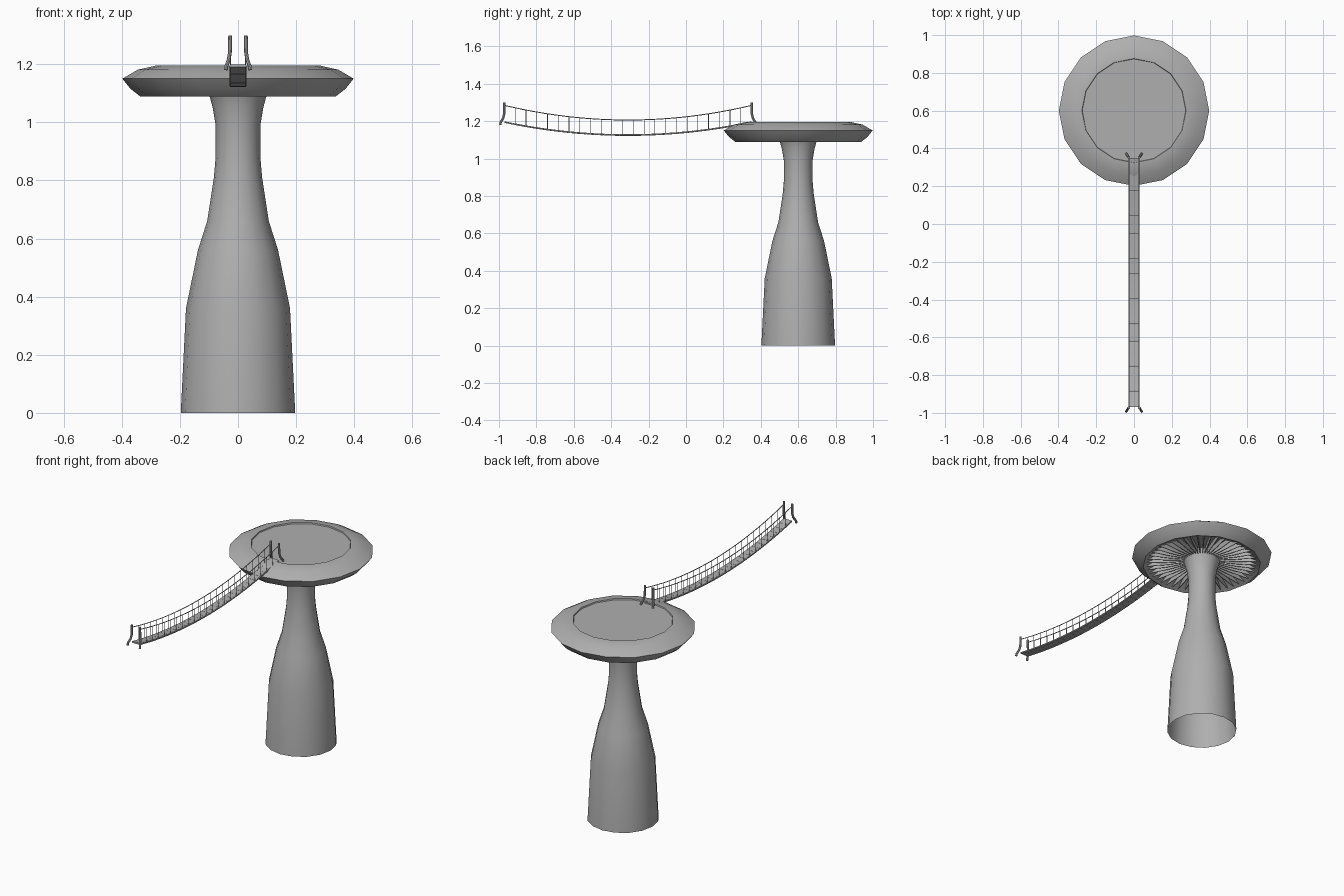
import bpy, bmesh, math
from mathutils import Vector

if "Cube" in bpy.data.objects:
    bpy.data.objects.remove(bpy.data.objects["Cube"])

CENTRE = Vector((0, 0.6, 0))
GREY = bpy.data.materials.new("dark_grey")
GREY.diffuse_color = (0.43, 0.43, 0.43, 1)
GREY.use_nodes = True
GREY.node_tree.nodes["Principled BSDF"].inputs["Base Color"].default_value = GREY.diffuse_color


def finish(name, bm, smooth=None):
    bmesh.ops.recalc_face_normals(bm, faces=bm.faces)
    mesh = bpy.data.meshes.new(name)
    bm.to_mesh(mesh)
    bm.free()
    mesh.materials.append(GREY)
    ob = bpy.data.objects.new(name, mesh)
    bpy.context.collection.objects.link(ob)
    if smooth:
        bpy.ops.object.select_all(action='DESELECT')
        ob.select_set(True)
        bpy.context.view_layer.objects.active = ob
        bpy.ops.object.shade_smooth_by_angle(angle=math.radians(smooth))
    return ob


def lathe(name, profile, sides, smooth, cap_end=False):
    bm = bmesh.new()
    rings = [[bm.verts.new(CENTRE + Vector((r * math.cos(a), r * math.sin(a), z)))
              for a in (2 * math.pi * i / sides for i in range(sides))] for r, z in profile]
    for lo, hi in zip(rings, rings[1:]):
        for i in range(sides):
            j = (i + 1) % sides
            bm.faces.new((lo[i], lo[j], hi[j], hi[i]))
    if cap_end:
        bm.faces.new(rings[-1])
    return finish(name, bm, smooth)


def tube(bm, points, radius, sides=6):
    rings = []
    for k, p in enumerate(points):
        d = (points[min(k + 1, len(points) - 1)] - points[max(k - 1, 0)]).normalized()
        u = d.cross(Vector((1, 0.01, 0))).normalized()
        v = d.cross(u)
        rings.append([bm.verts.new(p + radius * (u * math.cos(a) + v * math.sin(a)))
                      for a in (2 * math.pi * i / sides for i in range(sides))])
    for lo, hi in zip(rings, rings[1:]):
        for i in range(sides):
            j = (i + 1) % sides
            bm.faces.new((lo[i], lo[j], hi[j], hi[i]))
    bm.faces.new(rings[0])
    bm.faces.new(rings[-1])


# Mushroom stem, open at the base
lathe("stem", [(0.197, 0), (0.179, 0.36), (0.138, 0.56), (0.106, 0.66), (0.083, 0.81),
               (0.077, 0.88), (0.077, 0.99), (0.087, 1.05), (0.102, 1.105), (0.12, 1.135)], 16, 40)

# Cap with hollow underside and slightly sunken top
lathe("cap", [(0.09, 1.135), (0.26, 1.125), (0.31, 1.10), (0.335, 1.088), (0.37, 1.115),
              (0.398, 1.15), (0.345, 1.181), (0.283, 1.195), (0.276, 1.195), (0.274, 1.188)],
      16, 35, True)

# Radial gills under the cap
bm = bmesh.new()
for i in range(48):
    a = 2 * math.pi * i / 48
    d = Vector((math.cos(a), math.sin(a), 0))
    t = Vector((-d.y, d.x, 0)) * 0.002
    outline = [(0.09, 1.137), (0.09, 1.108), (0.20, 1.098), (0.315, 1.094), (0.30, 1.115), (0.25, 1.13)]
    sides = [[bm.verts.new(CENTRE + d * r + s * t + Vector((0, 0, z))) for r, z in outline]
             for s in (-1, 1)]
    for s in sides:
        bm.faces.new(s)
    for k in range(6):
        m = (k + 1) % 6
        bm.faces.new((sides[0][k], sides[0][m], sides[1][m], sides[1][k]))
finish("gills", bm)

# Hanging bridge
MID, HALF = -0.31, 0.66


def sag(y, low, high):
    return low + (high - low) * ((y - MID) / HALF) ** 2


# Deck planks following the sag
bm = bmesh.new()
N = 30
for i in range(N):
    y0 = MID - HALF + 2 * HALF * i / N
    y1 = y0 + 2 * HALF / N - 0.001
    v = [bm.verts.new((x, y, sag(y, 1.121, 1.19) + dz))
         for dz in (0, 0.009) for x, y in ((-0.027, y0), (0.027, y0), (0.027, y1), (-0.027, y1))]
    for f in ((0, 1, 2, 3), (4, 5, 6, 7), (0, 1, 5, 4), (1, 2, 6, 5), (2, 3, 7, 6), (3, 0, 4, 7)):
        bm.faces.new([v[k] for k in f])
finish("bridge_planks", bm)

# Handrail ropes and vertical ropes
rails, hangers, posts = bmesh.new(), bmesh.new(), bmesh.new()
for sx in (-1, 1):
    x = 0.026 * sx
    ys = [MID - HALF + 2 * HALF * i / 24 for i in range(25)]
    tube(rails, [Vector((x, y, sag(y, 1.206, 1.284))) for y in ys], 0.0025)
    tube(rails, [Vector((x, y, sag(y, 1.126, 1.194))) for y in ys], 0.003)
    for i in range(1, 23):
        y = MID - HALF + 2 * HALF * i / 23
        tube(hangers, [Vector((x, y, sag(y, 1.126, 1.194))),
                       Vector((x, y, sag(y, 1.206, 1.284)))], 0.0016, 4)
    # Bent end posts
    for sy in (-1, 1):
        path = [(0.027, 0.662, 1.299), (0.028, 0.662, 1.240), (0.032, 0.668, 1.215),
                (0.040, 0.681, 1.193), (0.041, 0.683, 1.180)]
        tube(posts, [Vector((px * sx, MID + sy * py, z)) for px, py, z in path], 0.0065, 8)
finish("bridge_rails", rails, 40)
finish("bridge_hangers", hangers)
finish("bridge_posts", posts, 40)
